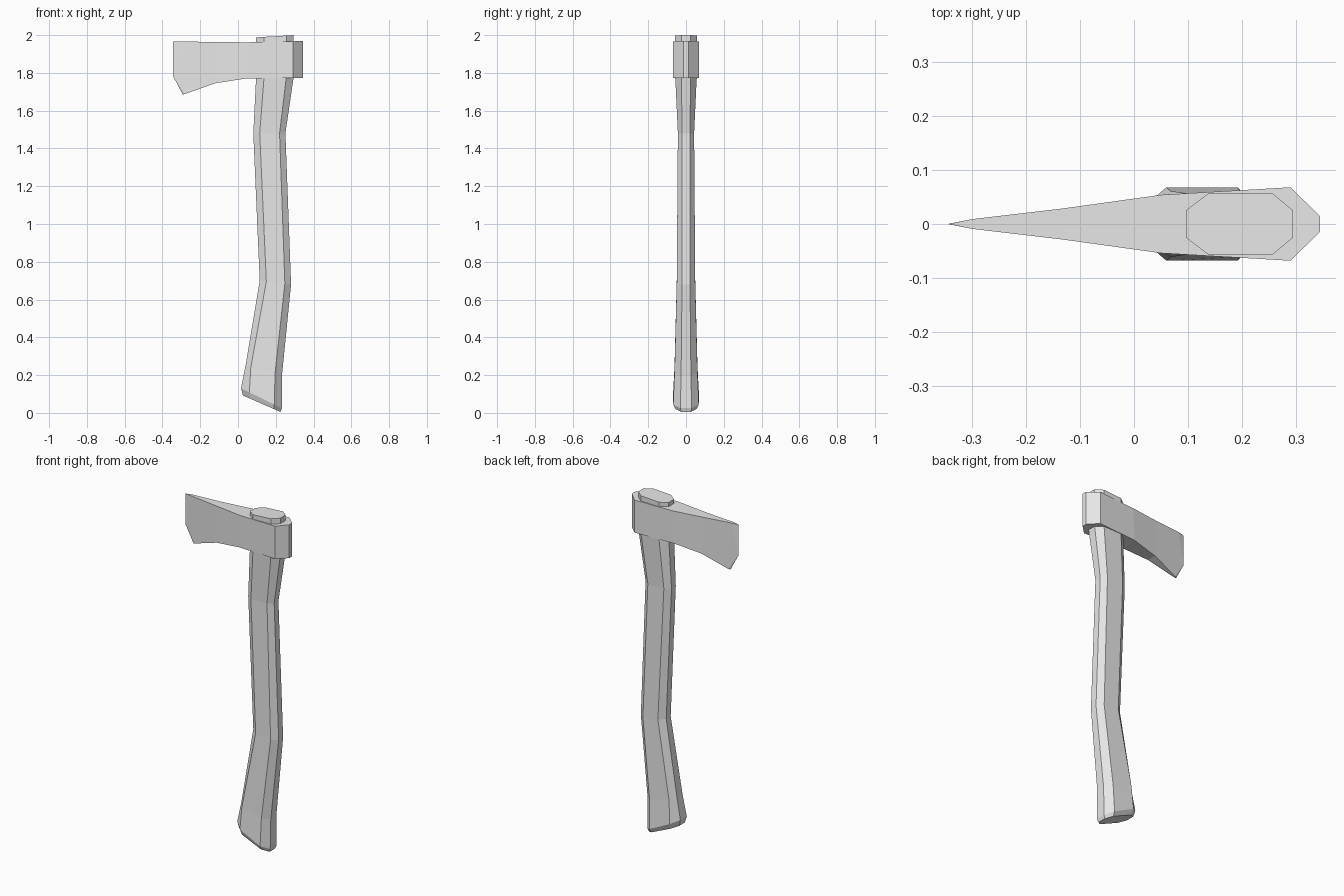
import bpy, bmesh

if "Cube" in bpy.data.objects:
    bpy.data.objects.remove(bpy.data.objects["Cube"])

grey = bpy.data.materials.new("plain grey")
grey.diffuse_color = (0.8, 0.8, 0.8, 1)
grey.use_nodes = True
grey.node_tree.nodes["Principled BSDF"].inputs["Base Color"].default_value = grey.diffuse_color


def finish(name, bm):
    bmesh.ops.recalc_face_normals(bm, faces=bm.faces)
    me = bpy.data.meshes.new(name)
    bm.to_mesh(me)
    bm.free()
    me.materials.append(grey)
    bpy.context.collection.objects.link(bpy.data.objects.new(name, me))


def bridge(bm, a, b):
    n = len(a)
    for i in range(n):
        bm.faces.new((a[i], a[(i + 1) % n], b[(i + 1) % n], b[i]))


# Handle: tilted octagon rings
# left x, inner left x, inner right x, right x, left z, right z, half depth, flat half depth
rings = [
    (0.026, 0.066, 0.190, 0.225, 0.092, 0.005, 0.055, 0.025),
    (0.016, 0.060, 0.192, 0.232, 0.130, 0.025, 0.068, 0.030),
    (0.040, 0.068, 0.196, 0.233, 0.250, 0.200, 0.061, 0.026),
    (0.115, 0.150, 0.248, 0.281, 0.700, 0.680, 0.049, 0.021),
    (0.081, 0.115, 0.220, 0.251, 1.480, 1.480, 0.043, 0.020),
    (0.096, 0.138, 0.256, 0.295, 1.780, 1.780, 0.057, 0.025),
    (0.096, 0.138, 0.256, 0.295, 1.988, 2.000, 0.057, 0.025),
]
bm = bmesh.new()
loops = []
for xl, xa, xb, xr, zl, zr, h, f in rings:
    outline = [(xl, -f), (xa, -h), (xb, -h), (xr, -f),
               (xr, f), (xb, h), (xa, h), (xl, f)]
    loops.append([bm.verts.new((x, y, zl + (zr - zl) * (x - xl) / (xr - xl)))
                  for x, y in outline])
for a, b in zip(loops, loops[1:]):
    bridge(bm, a, b)
bm.faces.new(loops[0])
bm.faces.new(loops[-1])
finish("handle", bm)

# Axe head: stations along x (top x, top z, bottom x, bottom z, top half depth, bottom half depth)
stations = [
    (-0.300, 1.967, -0.282, 1.688, 0.009, 0.006),
    (-0.130, 1.963, -0.120, 1.745, 0.029, 0.029),
    (0.050, 1.962, 0.040, 1.770, 0.054, 0.052),
    (0.290, 1.967, 0.290, 1.774, 0.068, 0.068),
    (0.345, 1.970, 0.345, 1.772, 0.014, 0.014),
]
bm = bmesh.new()
loops = []
for xt, zt, xb, zb, t, b in stations:
    loops.append([bm.verts.new(c) for c in
                  ((xt, -t, zt), (xb, -b, zb), (xb, b, zb), (xt, t, zt))])
for a, b in zip(loops, loops[1:]):
    bridge(bm, a, b)
bm.faces.new(loops[-1])

# Sharp cutting edge closing the front of the blade
e1, e2, e3 = [bm.verts.new(c) for c in
              ((-0.344, 0, 1.965), (-0.345, 0, 1.785), (-0.292, 0, 1.685))]
s = loops[0]
for top, low in ((s[0], s[1]), (s[3], s[2])):
    bm.faces.new((e1, e2, top))
    bm.faces.new((e2, low, top))
    bm.faces.new((e2, e3, low))
bm.faces.new((e1, s[0], s[3]))
bm.faces.new((e3, s[1], s[2]))
finish("axe_head", bm)
